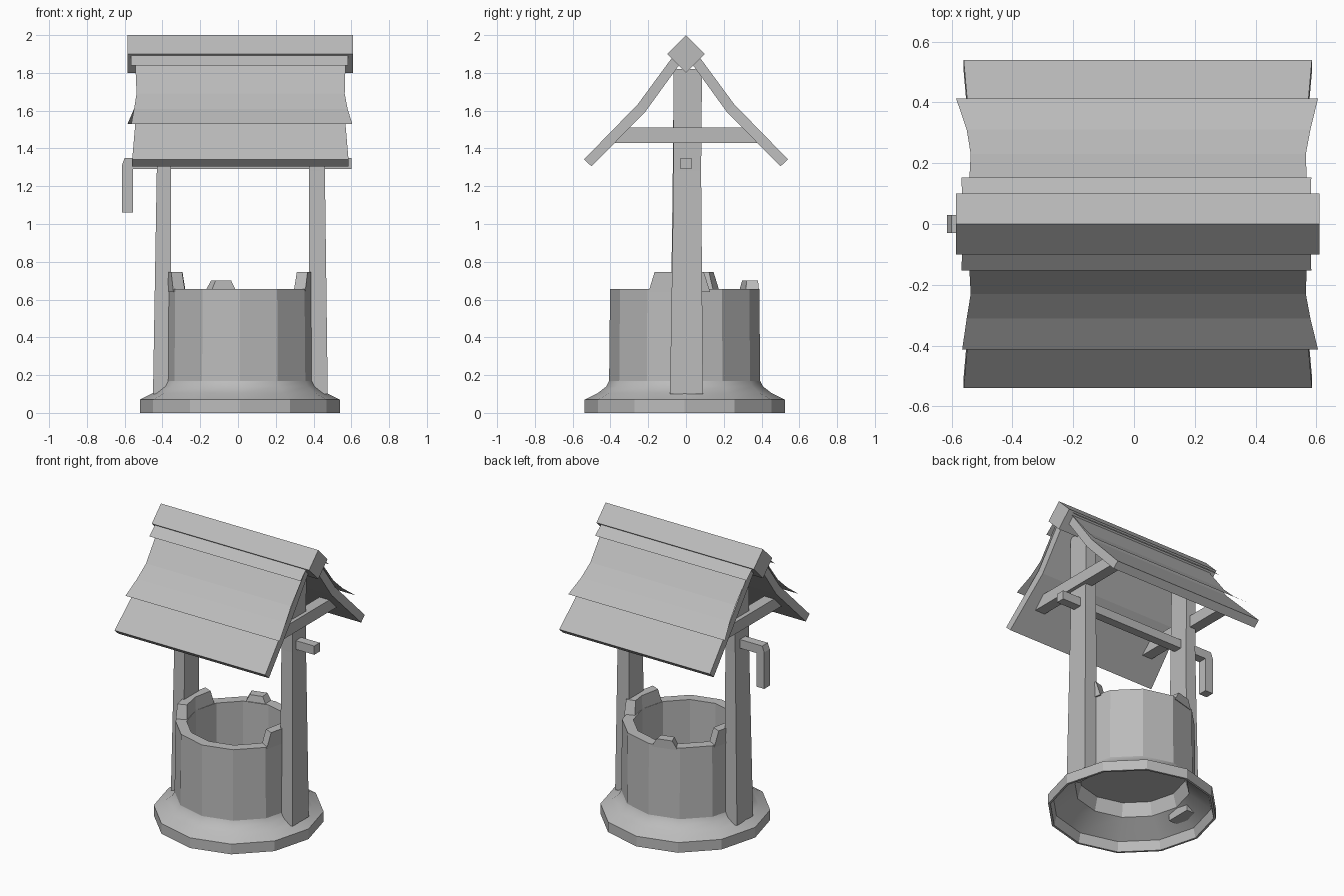
import bpy, bmesh
from math import cos, sin, radians

cube = bpy.data.objects.get("Cube")
if cube:
    bpy.data.objects.remove(cube, do_unlink=True)

grey = bpy.data.materials.new("plain grey")
grey.use_nodes = True
grey.diffuse_color = (0.5, 0.5, 0.5, 1)
grey.node_tree.nodes["Principled BSDF"].inputs["Base Color"].default_value = grey.diffuse_color

CX, CY, SIDES = 0.01, -0.007, 12


def add_object(name, bm, solid=True):
    if solid:
        bmesh.ops.recalc_face_normals(bm, faces=bm.faces[:])
    mesh = bpy.data.meshes.new(name)
    bm.to_mesh(mesh)
    bm.free()
    mesh.materials.append(grey)
    obj = bpy.data.objects.new(name, mesh)
    bpy.context.collection.objects.link(obj)
    return obj


def loft(name, rings):
    """Solid through a row of matching point rings, capped at both ends."""
    bm = bmesh.new()
    loops = [[bm.verts.new(p) for p in ring] for ring in rings]
    for a, b in zip(loops, loops[1:]):
        for i in range(len(a)):
            j = (i + 1) % len(a)
            bm.faces.new((a[i], a[j], b[j], b[i]))
    bm.faces.new(loops[0])
    bm.faces.new(loops[-1])
    return add_object(name, bm)


def bar(name, profile, x0, x1):
    """Side profile (y, z) extruded along x."""
    return loft(name, [[(x, y, z) for y, z in profile] for x in (x0, x1)])


def rect(x0, x1, y0, y1, z):
    return [(x0, y0, z), (x1, y0, z), (x1, y1, z), (x0, y1, z)]


def polar(r, degrees, z):
    return (CX + r * cos(radians(degrees)), CY + r * sin(radians(degrees)), z)


# Well: hollow flared foot, wall, rim and raised floor in one turned shape
profile = [(0.335, 0.25), (0.36, 0.16), (0.50, 0.065), (0.515, 0), (0.53, 0),
           (0.53, 0.07), (0.46, 0.105), (0.415, 0.14), (0.40, 0.17),
           (0.395, 0.655), (0.325, 0.655), (0.325, 0.27)]
well = loft("well_wall", [[polar(r, i * 360 / SIDES, z) for i in range(SIDES)]
                          for r, z in profile])
for face in well.data.polygons:
    face.use_smooth = 0.06 < face.center.z < 0.16 and len(face.vertices) == 4

# Leftover stones standing on the rim
for name, angles, top in (("rim_stones_left", (-29, 0, 20), 0.745),
                          ("rim_stones_right", (152, 180, 207), 0.745),
                          ("rim_stone_back", (93, 118), 0.70)):
    rings = []
    for i, a in enumerate(angles):
        lean = 5 * ((i == 0) - (i == len(angles) - 1))
        rings.append([polar(0.325, a, 0.64), polar(0.395, a, 0.64),
                      polar(0.392, a + lean, top), polar(0.33, a + lean, top)])
    loft(name, rings)

# Posts, slightly wider at the foot
loft("post_left", [rect(0.375, 0.475, -0.085, 0.09, 0.10),
                   rect(0.375, 0.46, -0.065, 0.08, 1.28),
                   rect(0.385, 0.46, -0.065, 0.085, 1.82)])
loft("post_right", [rect(-0.45, -0.355, -0.085, 0.09, 0.10),
                    rect(-0.43, -0.355, -0.07, 0.08, 1.28),
                    rect(-0.43, -0.36, -0.065, 0.085, 1.82)])

# Tie beams across the posts
beam = [(-0.38, 1.43), (0.38, 1.43), (0.30, 1.51), (-0.30, 1.51)]
bar("tie_beam_left", beam, 0.41, 0.485)
bar("tie_beam_right", beam, -0.46, -0.385)

# Axle and crank handle
bar("axle", [(-0.03, 1.29), (0.03, 1.29), (0.03, 1.35), (-0.03, 1.35)], -0.56, 0.60)
loft("crank_handle", [rect(-0.615, -0.555, -0.03, 0.03, 1.06),
                      rect(-0.615, -0.555, -0.03, 0.03, 1.31),
                      rect(-0.60, -0.555, -0.03, 0.03, 1.35)])

# Ridge beam
bar("ridge_beam", [(-0.1, 1.9), (0, 1.8), (0.1, 1.9), (0, 2.0)], -0.585, 0.61)


# Roof: a bent thick panel and two thin lifted shingle sheets on each side
def sheet(name, rows):
    bm = bmesh.new()
    pairs = [[bm.verts.new((x, y, z)) for x in (x0, x1)] for y, z, x0, x1 in rows]
    for a, b in zip(pairs, pairs[1:]):
        face = bm.faces.new((a[0], a[1], b[1], b[0]))
        face.normal_update()
        if face.normal.z < 0:
            face.normal_flip()
    add_object(name, bm, solid=False)


for side, s in (("front", -1), ("back", 1)):
    rows = [(0.03, 1.94, 0.03, 1.85), (0.255, 1.634, 0.215, 1.595),
            (0.54, 1.342, 0.50, 1.305)]
    ends = [(-0.54, 0.56), (-0.535, 0.56), (-0.56, 0.585)]
    rings = [[(x0, s * y0, z0), (x1, s * y0, z0), (x1, s * y1, z1), (x0, s * y1, z1)]
             for (y0, z0, y1, z1), (x0, x1) in zip(rows, ends)]
    loft(side + "_roof_panel", rings)
    flare = -0.565 if s < 0 else -0.585
    sheet(side + "_shingles", [(s * 0.08, 1.88, -0.545, 0.57), (s * 0.23, 1.69, -0.537, 0.565),
                               (s * 0.31, 1.61, -0.55, 0.58), (s * 0.413, 1.53, flare, 0.605)])
    sheet(side + "_top_shingles", [(s * 0.06, 1.92, -0.565, 0.58), (s * 0.153, 1.838, -0.567, 0.583)])
